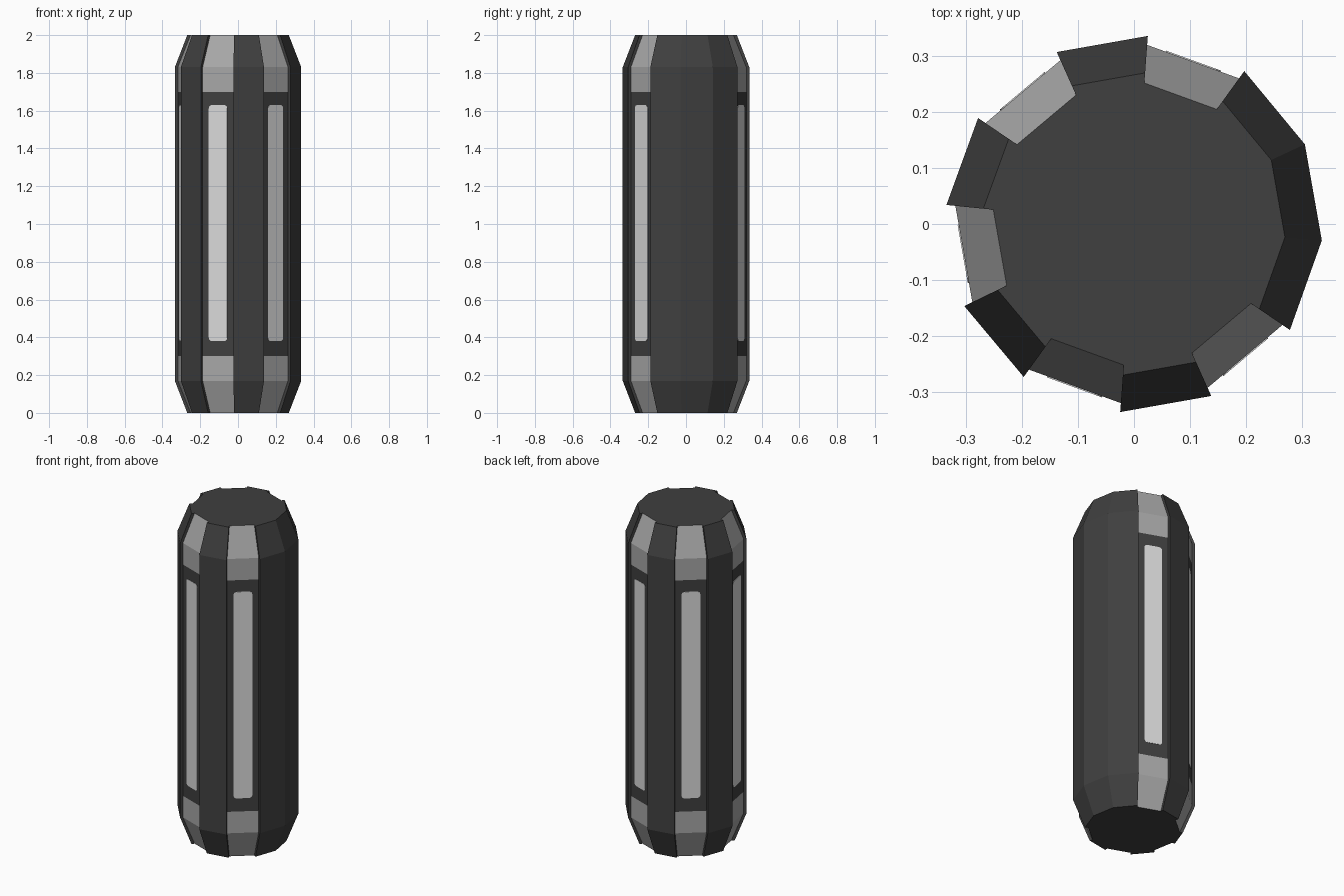
import bpy, bmesh, math
from mathutils import Matrix, Vector

if "Cube" in bpy.data.objects:
    bpy.data.objects.remove(bpy.data.objects["Cube"])


def material(name, r, g, b):
    m = bpy.data.materials.new(name)
    m.diffuse_color = (r, g, b, 1)
    m.use_nodes = True
    m.node_tree.nodes["Principled BSDF"].inputs["Base Color"].default_value = m.diffuse_color
    return m


DARK = material("dark grey casing", 0.05, 0.05, 0.05)
STEEL = material("mid grey metal", 0.39, 0.39, 0.39)
LIGHT = material("pale grey panel", 0.70, 0.70, 0.70)

HALF = 14.2                                  # half angle of a raised rib
RIBS = [(-140, -140), (-80, -80), (-20, 40), (100, 100), (160, 160)]
RECESSES = [-170, -110, -50, 70, 130]
# height, rib radius, recess radius
LEVELS = [(0, 0.270, 0.252), (0.17, 0.336, 0.320), (0.30, 0.336, 0.320),
          (1.70, 0.336, 0.320), (1.83, 0.336, 0.320), (2, 0.270, 0.252)]


def make_object(name, bm, mats):
    bmesh.ops.recalc_face_normals(bm, faces=bm.faces)
    me = bpy.data.meshes.new(name)
    bm.to_mesh(me)
    bm.free()
    for m in mats:
        me.materials.append(m)
    ob = bpy.data.objects.new(name, me)
    bpy.context.collection.objects.link(ob)
    return ob


# outline: (angle, is_rib) around the capsule
outline = []
for first, last in RIBS:
    start, end = first - HALF, last + HALF
    outline.append((start, False))
    outline.append((start, True))
    outline += [(a + 15, True) for a in range(first, last, 30)]
    outline.append((end, True))
    outline.append((end, False))

# ribbed casing lofted through the levels
bm = bmesh.new()
rings = []
for z, r_rib, r_rec in LEVELS:
    ring = []
    for a, rib in outline:
        r = r_rib if rib else r_rec
        t = math.radians(a)
        ring.append(bm.verts.new((r * math.cos(t), r * math.sin(t), z)))
    rings.append(ring)
n = len(outline)
for lv in range(len(rings) - 1):
    for i in range(n):
        j = (i + 1) % n
        f = bm.faces.new((rings[lv][i], rings[lv][j], rings[lv + 1][j], rings[lv + 1][i]))
        recessed = not outline[i][1] and not outline[j][1]
        # recess faces are metal except the dark window frame in the middle
        f.material_index = 1 if recessed and lv != 2 else 0
bm.faces.new(rings[0])
bm.faces.new(rings[-1])
make_object("ribbed_casing", bm, [DARK, STEEL])


# pale rounded windows set on the recess faces
def window(name, angle, width=0.104, z0=0.38, z1=1.63, rad=0.018, thick=0.003):
    bm = bmesh.new()
    hw, hh = width / 2, (z1 - z0) / 2
    pts = []
    for q, (sx, sy) in enumerate([(1, 1), (-1, 1), (-1, -1), (1, -1)]):
        for s in range(4):
            t = math.radians(90 * q + 30 * s)
            pts.append((sx * (hw - rad) + rad * math.cos(t),
                        sy * (hh - rad) + rad * math.sin(t)))
    face = bm.faces.new([bm.verts.new((0, x, y)) for x, y in pts])
    ext = bmesh.ops.extrude_face_region(bm, geom=[face])
    moved = [v for v in ext["geom"] if isinstance(v, bmesh.types.BMVert)]
    bmesh.ops.translate(bm, verts=moved, vec=Vector((thick, 0, 0)))
    apothem = 0.320 * math.cos(math.radians(30 - HALF))
    bm.transform(Matrix.Rotation(math.radians(angle), 4, 'Z')
                 @ Matrix.Translation((apothem - 0.001, 0, (z0 + z1) / 2)))
    return make_object(name, bm, [LIGHT])


for k, a in enumerate(RECESSES):
    window(f"window_panel_{k + 1}", a)
